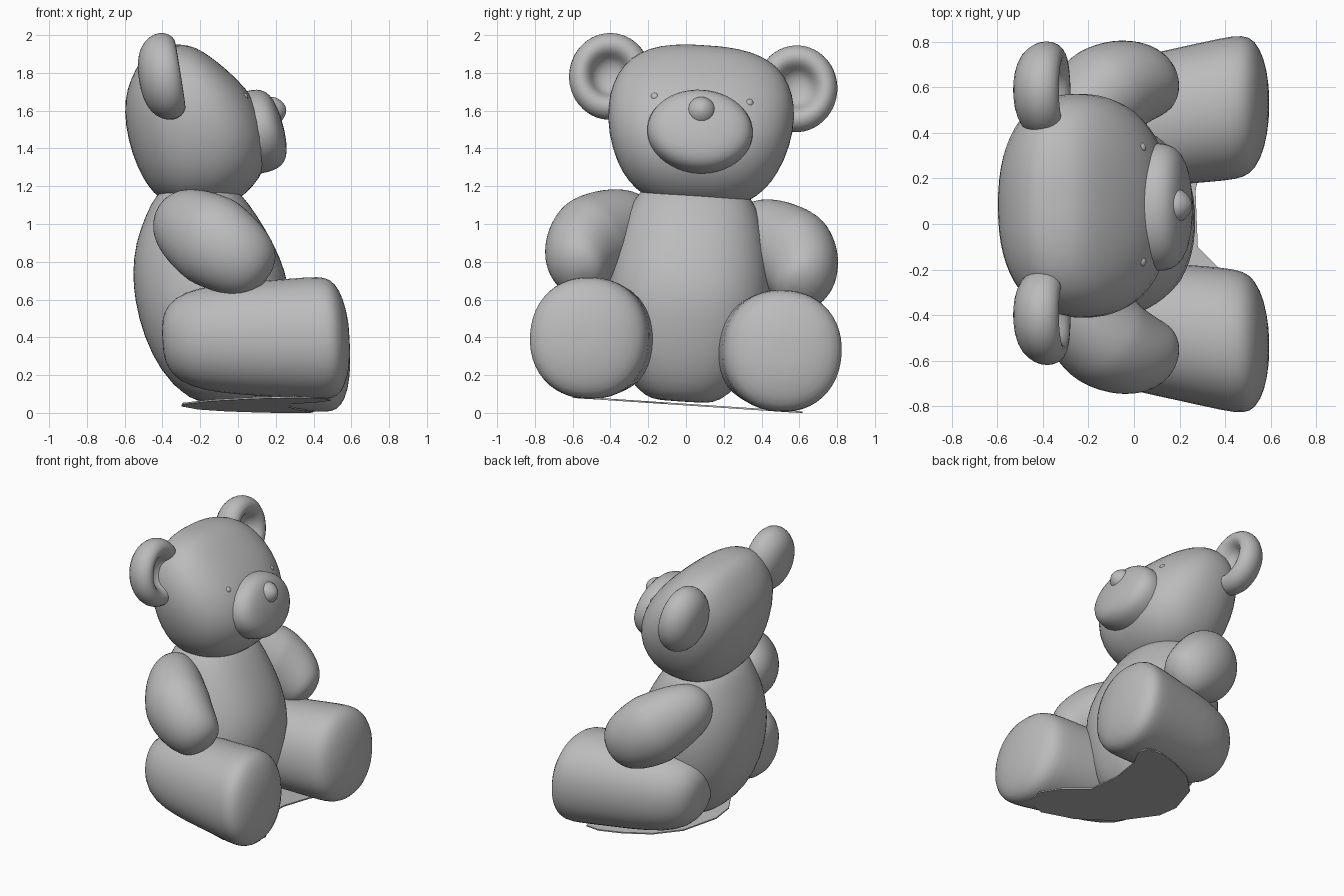
import bpy
import bmesh
import math
from mathutils import Matrix, Vector

cube = bpy.data.objects.get("Cube")
if cube:
    bpy.data.objects.remove(cube, do_unlink=True)

# One plain grey for the whole toy
grey = bpy.data.materials.new("plain grey")
grey.use_nodes = True
GREY = (0.5, 0.5, 0.5, 1)
grey.diffuse_color = GREY
grey.node_tree.nodes["Principled BSDF"].inputs["Base Color"].default_value = GREY

# The toy leans slightly to one side
LEAN = Matrix.Translation((0, -0.025, 0)) @ Matrix.Rotation(math.radians(-3.8), 4, "X")
SIDES = (("right", -1), ("left", 1))


def finish(name, bm, smooth=True):
    bmesh.ops.recalc_face_normals(bm, faces=bm.faces)
    bmesh.ops.transform(bm, matrix=LEAN, verts=bm.verts)
    mesh = bpy.data.meshes.new(name)
    bm.to_mesh(mesh)
    bm.free()
    mesh.materials.append(grey)
    obj = bpy.data.objects.new(name, mesh)
    bpy.context.collection.objects.link(obj)
    if smooth:
        for face in mesh.polygons:
            face.use_smooth = True
        sub = obj.modifiers.new("smooth", "SUBSURF")
        sub.levels = sub.render_levels = 1


def loft(name, rings, sides=24, power=2.0):
    """Skin rings given as (centre, axis_a, axis_b) and close both ends."""
    bm = bmesh.new()
    loops = []
    for centre, a, b in rings:
        loop = []
        for i in range(sides):
            t = 2 * math.pi * i / sides
            c, s = math.cos(t), math.sin(t)
            u = math.copysign(abs(c) ** (2 / power), c)
            v = math.copysign(abs(s) ** (2 / power), s)
            loop.append(bm.verts.new(Vector(centre) + Vector(a) * u + Vector(b) * v))
        loops.append(loop)
    for low, high in zip(loops, loops[1:]):
        for i in range(sides):
            j = (i + 1) % sides
            bm.faces.new((low[i], low[j], high[j], high[i]))
    for loop, ring in ((loops[0], rings[0]), (loops[-1], rings[-1])):
        tip = bm.verts.new(ring[0])
        for i in range(sides):
            bm.faces.new((loop[i], loop[(i + 1) % sides], tip))
    finish(name, bm)


def stack(name, levels, power):
    """Upright form from (z, back x, front x, half width)."""
    loft(name, [(((b + f) / 2, 0, z), ((f - b) / 2, 0, 0), (0, w, 0))
                for z, b, f, w in levels], 32, power)


def turned(name, centre, profile, pitch, wide=1.0, tall=1.0):
    """Form turned about its forward axis from (radius, depth) points."""
    turn = Matrix.Rotation(math.radians(-pitch), 3, "Y")
    loft(name, [(Vector(centre) + turn @ Vector((d, 0, 0)),
                 turn @ Vector((0, r * wide, 0)), turn @ Vector((0, 0, r * tall)))
                for r, d in profile])


# Torso and head
stack("torso", [(.06, -.22, .06, .17), (.11, -.3, .13, .24), (.22, -.41, .2, .34),
                (.4, -.5, .25, .42), (.6, -.55, .28, .44), (.75, -.56, .255, .43),
                (.9, -.545, .19, .4), (1.05, -.49, .1, .355), (1.16, -.435, .02, .3),
                (1.21, -.36, -.05, .22)], 2.25)
stack("head", [(1.1, -.33, -.06, .2), (1.14, -.42, .01, .28), (1.2, -.475, .08, .36),
               (1.3, -.535, .15, .43), (1.45, -.585, .175, .485), (1.6, -.605, .125, .5),
               (1.72, -.59, .045, .48), (1.82, -.545, -.06, .43), (1.89, -.5, -.15, .35),
               (1.935, -.45, -.22, .24), (1.95, -.39, -.29, .1)], 2.35)

# Muzzle with a deep root, and nose
turned("muzzle", (.11, 0, 1.495),
       [(.3, -.19), (.9, -.17), (.97, -.11), (.99, -.04), (1, .02), (.94, .07),
        (.78, .107), (.45, .127), (.12, .132)], 15, .285, .225)
turned("nose", (.2, 0, 1.605),
       [(.06, -.07), (.08, -.02), (.07, .012), (.045, .04), (.015, .055)], 10)

for side, s in SIDES:
    # Plump ear with a hollow front, leaning back
    turned(side + "_ear", (-.4, s * .495, 1.75),
           [(.03, -.125), (.1, -.118), (.17, -.09), (.215, -.035), (.228, .02),
            (.213, .07), (.175, .1), (.135, .095), (.105, .06), (.085, .01), (.03, -.01)],
           9, .98, 1.05)
    turned(side + "_eye", (.035, s * .25, 1.66),
           [(.01, -.03), (.025, -.015), (.025, .005), (.01, .018)], 20)

    # Plump arm swept from shoulder to paw with rounded ends
    start = Vector((-.27, s * .38, .965))
    bend = Vector((-.13, s * .59, .875))
    end = Vector((-.01, s * .58, .79))
    rings = []
    for k in range(17):
        t = k / 16
        q = math.pi * t
        path = start * (1 - t) ** 2 + bend * 2 * t * (1 - t) + end * t * t
        along = ((bend - start) * (1 - t) + (end - bend) * t).normalized()
        centre = path - along * .2 * math.cos(q) * abs(math.cos(q))
        r = .247 * max(math.sin(q), .03) ** .42
        across = along.cross(Vector((0, 0, 1))).normalized()
        rings.append((centre, across * r * .88, along.cross(across) * r))
    loft(side + "_arm", rings)

    # Leg widening toward a broad, nearly flat sole
    rings = []
    for x, r in ((-.4, .07), (-.385, .15), (-.325, .225), (-.2, .275), (0, .3), (.2, .312),
                 (.4, .328), (.48, .326), (.53, .295), (.57, .21), (.59, .09)):
        centre = (x, s * (.385 + .137 * (x + .4) / .9), .363)
        rings.append((centre, (0, r * .97, 0), (-.06 * r, 0, r)))
    loft(side + "_leg", rings, 24, 2.15)

# Thin ground sheet, notched between the feet
outline = [(-.3, .1), (-.21, .35), (-.06, .5), (.12, .59), (.28, .64), (.38, .63),
           (.4, .55), (.32, .4), (.27, .17), (.28, -.08), (.42, -.22), (.49, -.36),
           (.46, -.52), (.3, -.58), (.08, -.5), (-.14, -.32), (-.29, -.06)]
bm = bmesh.new()
sheet = bm.faces.new([bm.verts.new((x, y, .041)) for x, y in outline])
lift = bmesh.ops.extrude_face_region(bm, geom=[sheet])["geom"]
bmesh.ops.translate(bm, vec=(0, 0, .009), verts=[v for v in lift if isinstance(v, bmesh.types.BMVert)])
finish("ground_sheet", bm, False)
